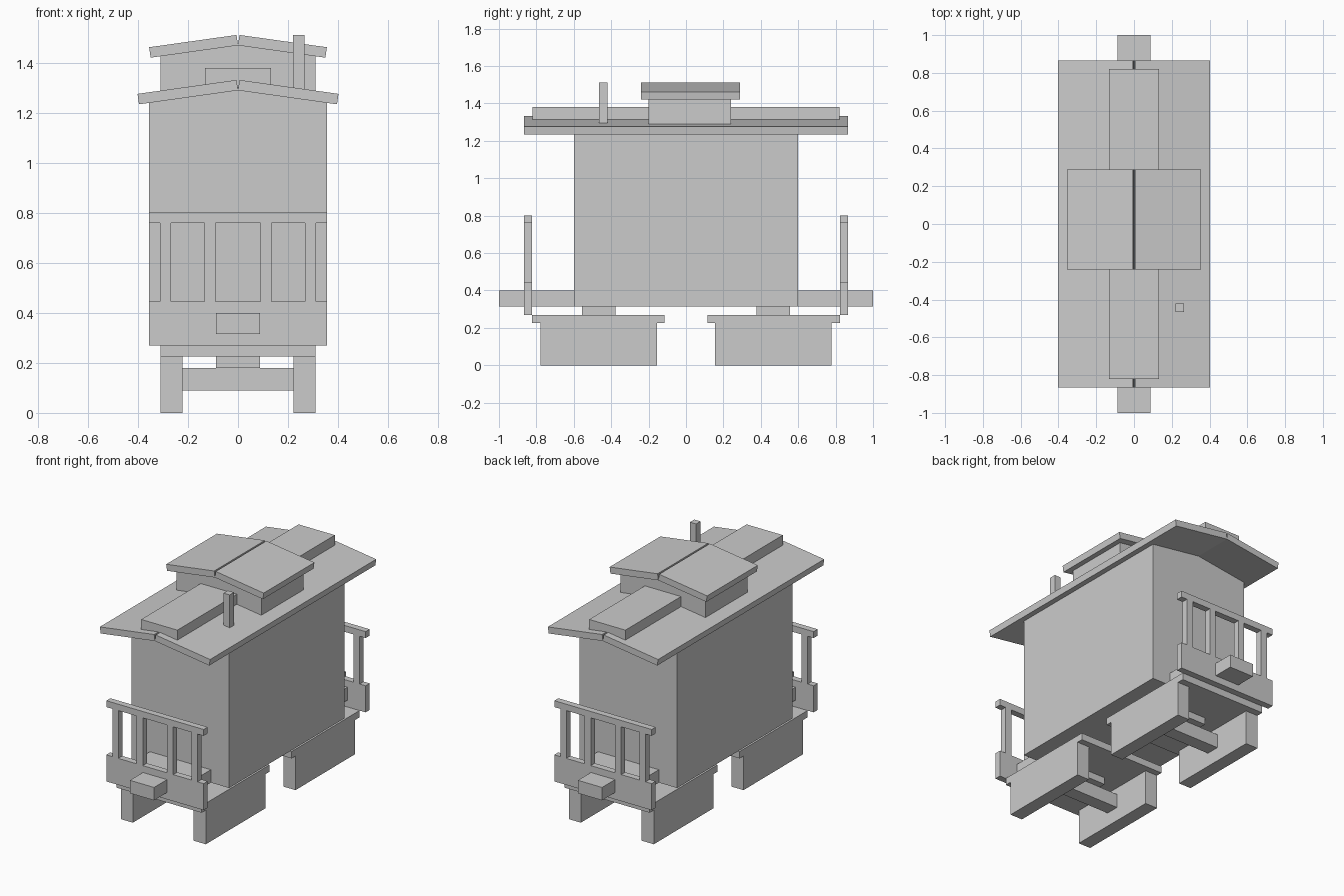
import bpy, math

if "Cube" in bpy.data.objects:
    bpy.data.objects.remove(bpy.data.objects["Cube"])

SLOPE = math.radians(8)


def mesh(name, verts, faces):
    me = bpy.data.meshes.new(name)
    me.from_pydata(verts, [], faces)
    ob = bpy.data.objects.new(name, me)
    bpy.context.collection.objects.link(ob)
    return ob


def prism(name, profile, y0, y1):
    """Extrude an anticlockwise (x, z) profile along y."""
    n = len(profile)
    verts = [(x, y, z) for y in (y0, y1) for x, z in profile]
    faces = [tuple(range(n)), tuple(range(2 * n - 1, n - 1, -1))]
    faces += [(i, i + n, (i + 1) % n + n, (i + 1) % n) for i in range(n)]
    return mesh(name, verts, faces)


def box(name, x0, x1, y0, y1, z0, z1):
    if y0 > y1:
        y0, y1 = y1, y0
    return prism(name, [(x0, z0), (x1, z0), (x1, z1), (x0, z1)], y0, y1)


def gable_box(name, half, y0, y1, z0, peak):
    """Box whose top follows the roof slope."""
    eave = peak - half * math.tan(SLOPE)
    prism(name, [(-half, z0), (half, z0), (half, eave), (0, peak), (-half, eave)], y0, y1)


def roof(name, length, y0, y1, peak, t=0.042):
    """Two tilted slabs meeting at their lower ridge edge."""
    c, s = math.cos(SLOPE), math.sin(SLOPE)
    right = [(0, peak), (length * c, peak - length * s),
             (length * c + t * s, peak - length * s + t * c), (t * s, peak + t * c)]
    prism(name + "_right", right, y0, y1)
    prism(name + "_left", [(-x, z) for x, z in reversed(right)], y0, y1)


# Cabin and main roof
gable_box("cabin", 0.355, -0.6, 0.6, 0.315, 1.29)
roof("main_roof", 0.4, -0.865, 0.865, 1.29)

# Lookout cupola, roof walk and chimney
gable_box("cupola", 0.31, -0.2, 0.24, 1.285, 1.47)
roof("cupola_roof", 0.353, -0.24, 0.288, 1.47)
box("roof_walk", -0.132, 0.132, -0.82, 0.82, 1.30, 1.38)
box("chimney", 0.22, 0.265, -0.465, -0.42, 1.28, 1.512)

for end, s in (("front", -1), ("back", 1)):
    # End platform and coupler
    box(end + "_platform", -0.222, 0.222, s * 0.6, s * 0.825, 0.315, 0.4)
    box(end + "_coupler", -0.088, 0.088, s * 0.865, s * 1.0, 0.315, 0.4)

    # Railing
    box(end + "_railing_panel", -0.355, 0.355, s * 0.823, s * 0.865, 0.27, 0.445)
    box(end + "_railing_top", -0.355, 0.355, s * 0.823, s * 0.865, 0.76, 0.802)
    for i, x in enumerate((-0.289, -0.111, 0.111, 0.289)):
        box(f"{end}_railing_post_{i}", x - 0.022, x + 0.022, s * 0.823, s * 0.865, 0.445, 0.76)

    # Wheel truck
    box(end + "_truck_plate", -0.31, 0.31, s * 0.115, s * 0.823, 0.225, 0.27)
    box(end + "_truck_pivot", -0.088, 0.088, s * 0.378, s * 0.556, 0.18, 0.315)
    box(end + "_truck_beam", -0.222, 0.222, s * 0.422, s * 0.511, 0.09, 0.18)
    for side, x in (("left", -0.266), ("right", 0.266)):
        box(f"{end}_truck_side_{side}", x - 0.044, x + 0.044, s * 0.156, s * 0.778, 0, 0.225)
